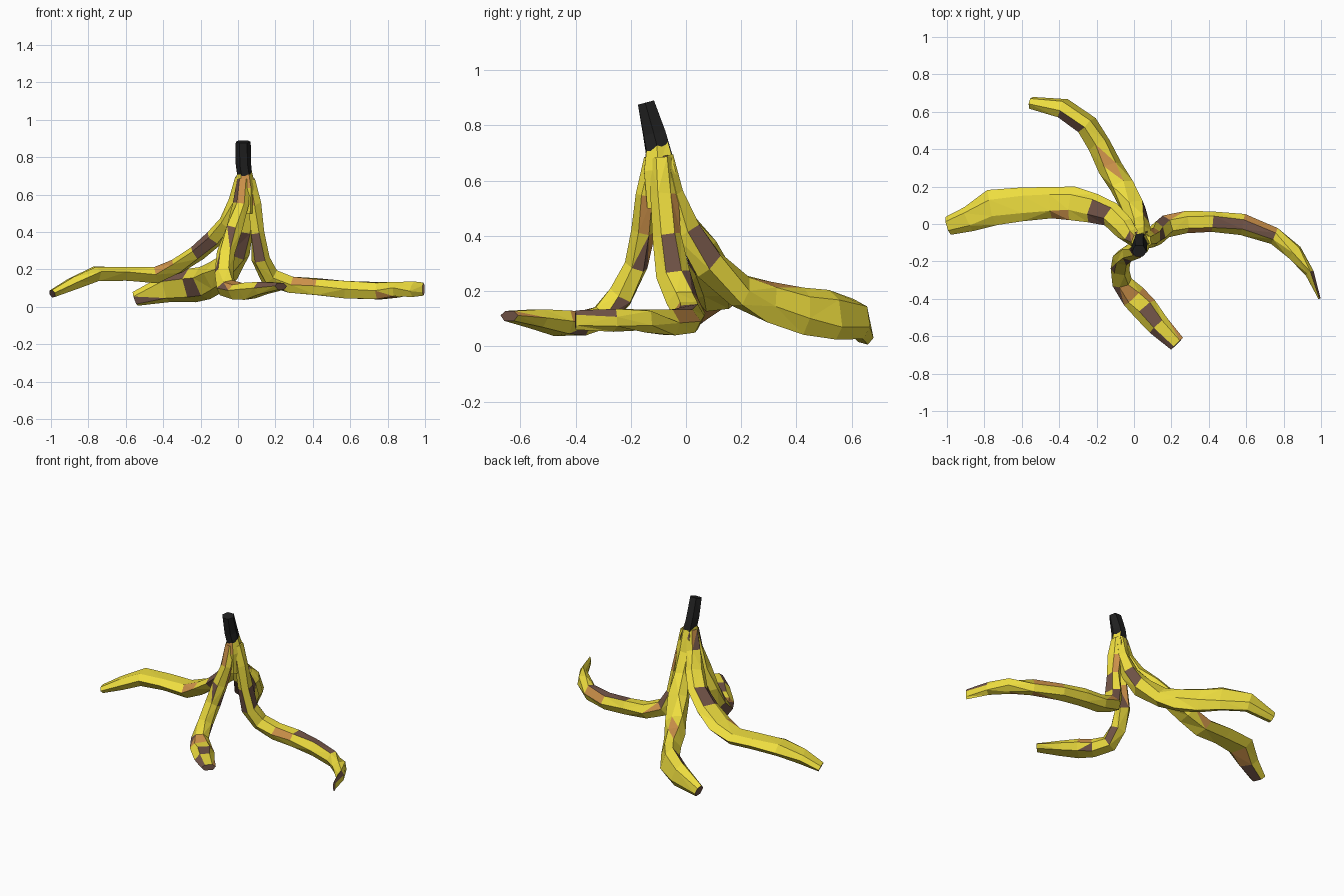
import bpy, bmesh, math, random
from mathutils import Vector, Quaternion

random.seed(7)


def material(name, rgb):
    m = bpy.data.materials.new(name)
    m.diffuse_color = (*rgb, 1)
    return m


YELLOW = material("peel_yellow", (0.86, 0.73, 0.05))
BROWN = material("peel_brown", (0.17, 0.09, 0.065))
ORANGE = material("peel_orange", (0.62, 0.29, 0.07))
BLACK = material("stem_black", (0.015, 0.015, 0.015))
HEX = [(1, 0.1), (0.5, 1), (-0.5, 1), (-1, 0.1), (-0.55, -1), (0.55, -1)]


def loft(name, stations, out, mats, jitter=0.0, spots=0.0):
    """Faceted tube; each station is x, y, z, half width, half thickness, roll."""
    bm = bmesh.new()
    pts = [Vector(s[:3]) for s in stations]
    last = len(pts) - 1
    rings = []
    for i, (p, s) in enumerate(zip(pts, stations)):
        t = (pts[min(i + 1, last)] - pts[max(i - 1, 0)]).normalized()
        h = Vector((t.x, t.y, 0)) + Vector((*out, 0)).normalized() * abs(t.z)
        n = t.cross(Vector((h.y, -h.x, 0))).normalized()
        n = -n if n.dot(Vector((*out, 1))) < 0 else n
        side = n.cross(t)
        q = Quaternion(t, math.radians(s[5]))
        side, n = q @ side, q @ n
        ring = []
        for a, b in HEX:
            j = Vector([random.uniform(-jitter, jitter) for _ in range(3)])
            if i in (0, last):
                j *= 0
            ring.append(bm.verts.new(p + side * a * s[3] + n * b * s[4] + j))
        rings.append(ring)
    for r0, r1 in zip(rings, rings[1:]):
        for k in range(6):
            l = (k + 1) % 6
            f = bm.faces.new((r0[k], r0[l], r1[l], r1[k]))
            if random.random() < spots:
                f.material_index = random.choice((1, 1, 2))
    caps = [bm.faces.new(rings[0]), bm.faces.new(rings[-1])]
    if spots:
        caps[1].material_index = 1
    # Split the skin into irregular triangles, with a few small dark flecks
    bmesh.ops.triangulate(bm, faces=[f for f in bm.faces if random.random() < 0.7])
    for f in bm.faces:
        if len(f.verts) == 3 and random.random() < spots * 0.4:
            f.material_index = random.choice((1, 2))
    bmesh.ops.recalc_face_normals(bm, faces=bm.faces)
    me = bpy.data.meshes.new(name)
    bm.to_mesh(me)
    bm.free()
    for m in mats:
        me.materials.append(m)
    ob = bpy.data.objects.new(name, me)
    bpy.context.collection.objects.link(ob)
    return ob


SKIN = [YELLOW, BROWN, ORANGE]

# Stem and the crown where the strips meet
loft("stem", [(.028, -.145, .883, .04, .03, 0), (.028, -.115, .77, .041, .04, 0),
              (.038, -.095, .68, .04, .045, 0)], (0, -1), [BLACK])
loft("crown", [(.034, -.105, .74, .036, .036, 0), (.04, -.095, .64, .055, .055, 0),
               (.04, -.09, .50, .05, .05, 0)], (0, -1), SKIN, 0.003, 0.2)

# Four peel strips
loft("left_strip", [
    (.02, -.09, .69, .04, .03, 0), (-.005, -.07, .56, .045, .035, 0),
    (-.05, -.02, .45, .06, .04, 0), (-.12, .05, .37, .07, .04, 0),
    (-.22, .085, .29, .08, .035, 0), (-.33, .11, .22, .085, .04, 0),
    (-.44, .115, .17, .085, .04, 0), (-.60, .105, .18, .085, .035, 0),
    (-.76, .085, .18, .095, .038, 0), (-.88, .03, .125, .07, .035, 0),
    (-.993, -.01, .07, .05, .02, 0)], (-1, .3), SKIN, 0.006, 0.1)

loft("back_strip", [
    (.04, -.08, .69, .04, .03, 0), (.04, -.055, .55, .05, .035, 0),
    (.03, 0, .42, .055, .045, 10), (0, .08, .30, .065, .055, 25),
    (-.06, .20, .20, .08, .05, 50), (-.12, .30, .16, .085, .05, 65),
    (-.18, .42, .125, .09, .045, 70), (-.25, .53, .108, .093, .045, 75),
    (-.38, .62, .10, .08, .04, 75), (-.55, .648, .042, .04, .028, 70)],
    (-.3, 1), SKIN, 0.006, 0.12)

loft("right_strip", [
    (.06, -.09, .68, .04, .03, 0), (.085, -.08, .55, .052, .033, 0),
    (.105, -.07, .40, .055, .035, 0), (.125, -.05, .26, .065, .042, 0),
    (.17, -.01, .16, .06, .045, 0), (.28, .01, .115, .06, .043, 0),
    (.42, .012, .105, .058, .045, 0), (.58, 0, .09, .058, .045, 0),
    (.75, -.065, .085, .045, .045, 0), (.86, -.15, .09, .045, .038, 45),
    (.94, -.26, .095, .04, .022, 75), (.992, -.40, .095, .035, .006, 90)],
    (1, 0), SKIN, 0.005, 0.14)

loft("front_strip", [
    (.03, -.12, .68, .035, .03, 0), (.02, -.145, .55, .045, .033, 0),
    (-.02, -.155, .42, .05, .035, 0), (-.06, -.18, .29, .05, .038, 0),
    (-.075, -.235, .18, .05, .042, 0), (-.06, -.31, .10, .055, .045, 0),
    (0, -.39, .08, .07, .043, 0), (.06, -.45, .085, .07, .043, 0),
    (.13, -.54, .10, .065, .035, 0), (.23, -.64, .11, .045, .018, 0)],
    (-.1, -1), SKIN, 0.005, 0.2)
